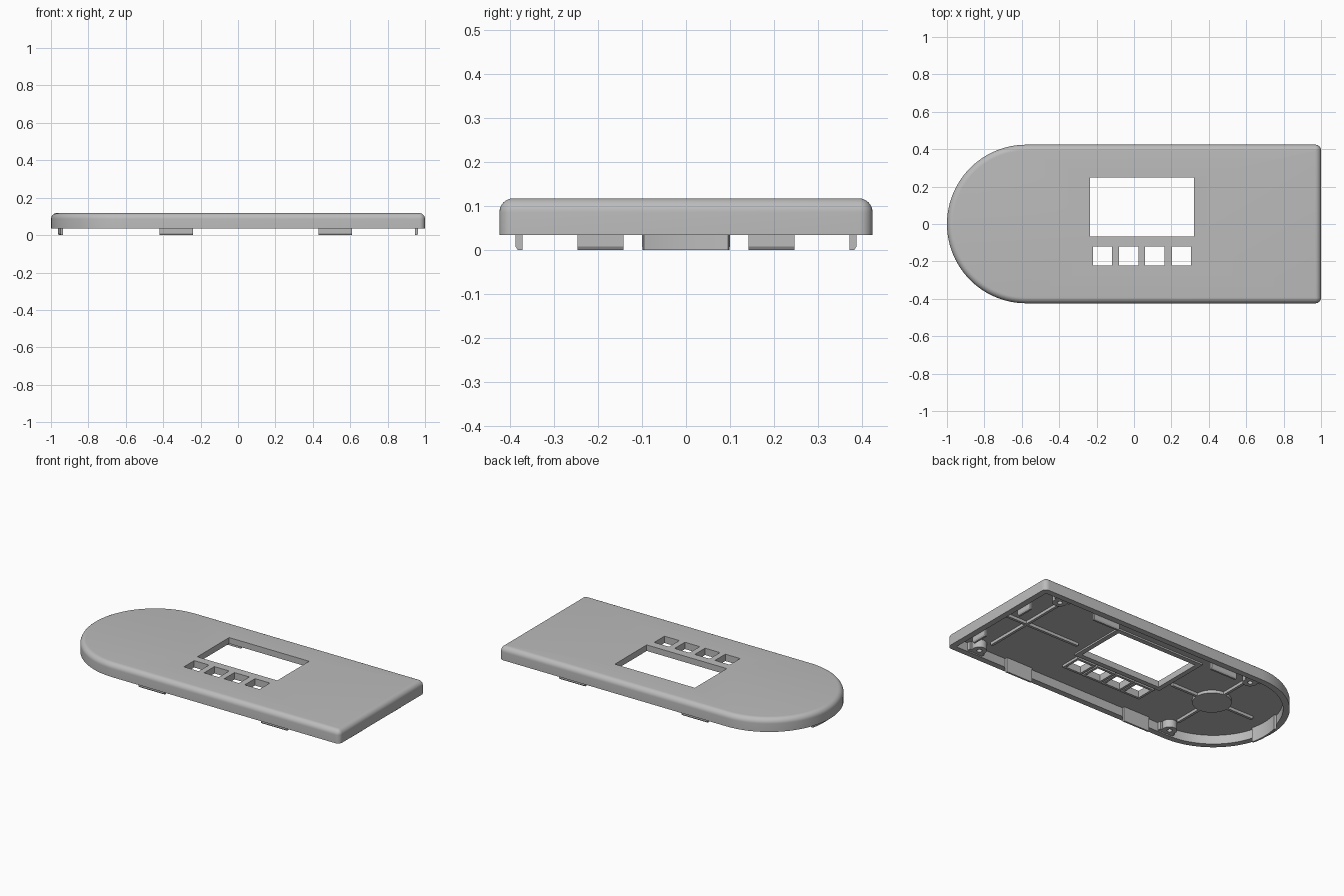
import bpy, bmesh
from math import sin, cos, pi
from mathutils import Vector

default = bpy.data.objects.get("Cube")
if default:
    bpy.data.objects.remove(default, do_unlink=True)

RIM, TOP, CEILING = 0.035, 0.118, 0.09
HALF_W, WALL, FILLET = 0.424, 0.037, 0.032
ARC_X = HALF_W - 1

grey = bpy.data.materials.new("plastic grey")
grey.use_nodes = True
grey.diffuse_color = (0.5, 0.5, 0.5, 1)
grey.node_tree.nodes["Principled BSDF"].inputs["Base Color"].default_value = (0.5, 0.5, 0.5, 1)


def finish(name, bm, smooth=False):
    bmesh.ops.recalc_face_normals(bm, faces=bm.faces)
    mesh = bpy.data.meshes.new(name)
    bm.to_mesh(mesh)
    bm.free()
    mesh.materials.append(grey)
    obj = bpy.data.objects.new(name, mesh)
    bpy.context.collection.objects.link(obj)
    if smooth:
        bpy.ops.object.select_all(action="DESELECT")
        obj.select_set(True)
        bpy.context.view_layer.objects.active = obj
        bpy.ops.object.shade_smooth_by_angle()
    return obj


def loft(bm, rings, closed=False):
    """Bridge rings of points; cap the ends, or join them when closed."""
    rows = [[bm.verts.new(p) for p in ring] for ring in rings]
    pairs = list(zip(rows, rows[1:]))
    if closed:
        pairs.append((rows[-1], rows[0]))
    else:
        bm.faces.new(rows[0])
        bm.faces.new(rows[-1])
    n = len(rows[0])
    for a, b in pairs:
        for i in range(n):
            j = (i + 1) % n
            bm.faces.new((a[i], a[j], b[j], b[i]))


def add_box(bm, x0, x1, y0, y1, z0, z1):
    loft(bm, [[(x0, y0, z), (x1, y0, z), (x1, y1, z), (x0, y1, z)] for z in (z0, z1)])


def arc(cx, cy, r, start, end, steps):
    angles = [start + (end - start) * i / steps for i in range(steps + 1)]
    return [(cx + r * cos(a), cy + r * sin(a)) for a in angles]


def outline(inset, z):
    """Plate outline: round left end, square right end with small corners."""
    r = max(0.03 - inset, 0.004)
    cx, cy = 1 - inset - r, HALF_W - inset - r
    pts = arc(ARC_X, 0, HALF_W - inset, pi / 2, 3 * pi / 2, 48)
    pts += arc(cx, -cy, r, -pi / 2, 0, 6) + arc(cx, cy, r, 0, pi / 2, 6)
    return [(x, y, z) for x, y in pts]


# Hollow cover with a rounded top edge
profile = [(WALL, CEILING), (WALL, RIM), (0, RIM)]
profile += [(FILLET * (1 - cos(a)), TOP - FILLET * (1 - sin(a)))
            for a in (pi / 2 * i / 8 for i in range(9))]
bm = bmesh.new()
loft(bm, [outline(inset, z) for inset, z in profile])
cover = finish("cover", bm)

# Screen window and button openings
window = (-0.235, 0.32, -0.068, 0.248)
buttons = [(x, x + 0.103, -0.222, -0.12) for x in (-0.22, -0.08, 0.06, 0.202)]
bm = bmesh.new()
for opening in [window] + buttons:
    add_box(bm, *opening, 0, 0.2)
cutter = finish("opening_cutter", bm)
cutter.hide_render = True
cut = cover.modifiers.new("openings", "BOOLEAN")
cut.operation, cut.solver, cut.object = "DIFFERENCE", "EXACT", cutter
bpy.ops.object.select_all(action="DESELECT")
cover.select_set(True)
bpy.context.view_layer.objects.active = cover
bpy.ops.object.modifier_apply(modifier=cut.name)
bpy.data.objects.remove(cutter, do_unlink=True)
bpy.ops.object.shade_smooth_by_angle()


# Raised collars behind the openings
def collar(name, opening, width, depth):
    x0, x1, y0, y1 = opening
    grow = lambda w, z: [(x0 - w, y0 - w, z), (x1 + w, y0 - w, z),
                         (x1 + w, y1 + w, z), (x0 - w, y1 + w, z)]
    low = CEILING - depth
    frame = bmesh.new()
    loft(frame, [grow(0, CEILING), grow(0, low), grow(width, low), grow(width, CEILING)], closed=True)
    finish(name, frame)


collar("window_collar", window, 0.03, 0.01)
for i, opening in enumerate(buttons):
    collar(f"button_collar_{i + 1}", opening, 0.015, 0.015)

# Stiffening ribs and the round hub under the top
RIB, RIB_LOW, HUB_X, CROSS_X = 0.008, 0.072, -0.565, 0.78
bm = bmesh.new()
for s in (-1, 1):
    ends = sorted((s * 0.1, s * 0.29))
    add_box(bm, HUB_X + ends[0], HUB_X + ends[1], -RIB, RIB, RIB_LOW, CEILING)
    add_box(bm, HUB_X - RIB, HUB_X + RIB, *ends, RIB_LOW, CEILING)
finish("hub_ribs", bm)
bm = bmesh.new()
loft(bm, [[(x, y, z) for x, y in arc(HUB_X, 0, 0.11, 0, 2 * pi, 40)[:-1]]
          for z in (RIB_LOW, CEILING)])
finish("hub", bm, smooth=True)
bm = bmesh.new()
add_box(bm, 0.41, 1 - WALL, -RIB, RIB, RIB_LOW, CEILING)
add_box(bm, CROSS_X - RIB, CROSS_X + RIB, -0.3, 0.3, RIB_LOW, CEILING)
finish("cross_ribs", bm)

# Screw posts with holes, tied to the side walls
for label, x in (("right", 0.83), ("left", -0.55)):
    for side, s in (("front", -1), ("back", 1)):
        bm = bmesh.new()
        rings = [(0.015, CEILING), (0.015, 0.042), (0.042, 0.042), (0.042, CEILING)]
        loft(bm, [[(px, py, z) for px, py in arc(x, s * 0.348, r, 0, 2 * pi, 24)[:-1]]
                  for r, z in rings], closed=True)
        for d in (-1, 1):
            add_box(bm, *sorted((x + d * 0.02, x + d * 0.052)),
                    *sorted((s * 0.365, s * 0.39)), 0.042, CEILING)
        finish(f"screw_post_{side}_{label}", bm, smooth=True)

# Snap tabs: one section swept along the inside of each wall
TAB = [(0, CEILING), (0, 0.008), (0.005, 0), (0.016, 0), (0.016, CEILING)]


def tab(name, frames):
    """Each frame is a point on the inner wall and the inward direction."""
    strip = bmesh.new()
    loft(strip, [[Vector((*p, z)) + Vector((*n, 0)) * d for d, z in TAB] for p, n in frames])
    finish(name, strip, smooth=True)


for side, s in (("front", -1), ("back", 1)):
    for label, x in (("left", -0.42), ("right", 0.43)):
        y = s * (HALF_W - WALL)
        tab(f"{side}_tab_{label}", [((x, y), (0, -s)), ((x + 0.18, y), (0, -s))])
    tab(f"end_tab_{side}", [((1 - WALL, s * y), (-1, 0)) for y in (0.142, 0.247)])

inner_r = HALF_W - WALL
angles = [pi + 0.26 * i / 6 for i in range(-6, 7)]
tab("round_end_tab", [((ARC_X + inner_r * cos(a), inner_r * sin(a)), (-cos(a), -sin(a)))
                      for a in angles])
